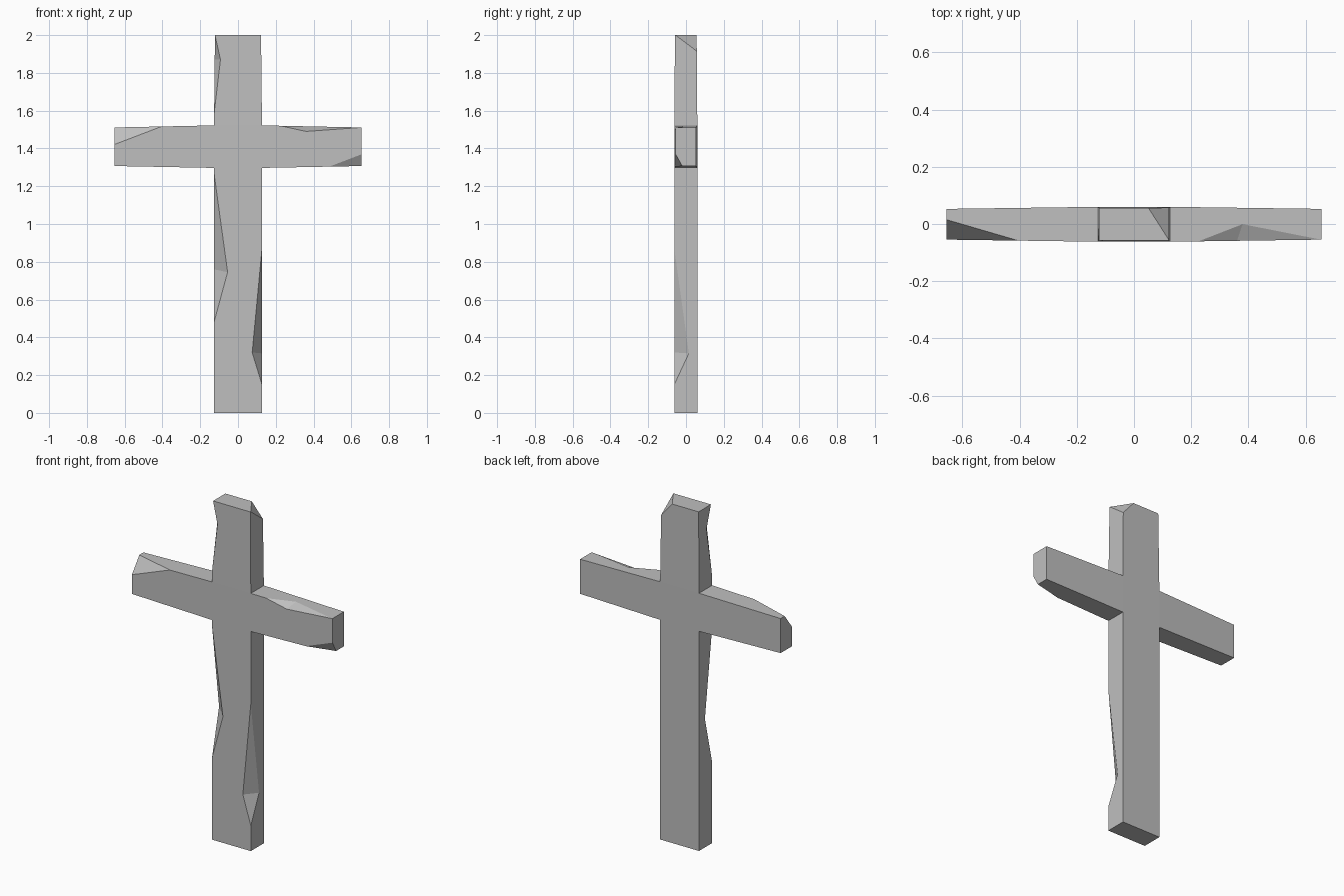
import bpy
import bmesh
from mathutils import Vector

cube = bpy.data.objects.get("Cube")
if cube:
    bpy.data.objects.remove(cube, do_unlink=True)

stone = bpy.data.materials.new("grey stone")
stone.use_nodes = True
stone.diffuse_color = (0.52, 0.52, 0.52, 1)
stone.node_tree.nodes["Principled BSDF"].inputs["Base Color"].default_value = (0.52, 0.52, 0.52, 1)


def add_object(name, bm):
    mesh = bpy.data.meshes.new(name)
    bmesh.ops.recalc_face_normals(bm, faces=bm.faces)
    bm.to_mesh(mesh)
    bm.free()
    mesh.materials.append(stone)
    obj = bpy.data.objects.new(name, mesh)
    bpy.context.collection.objects.link(obj)
    return obj


# Cross body: a centre quad with four limbs, in two layers
FRONT, BACK = -0.062, 0.06
W, LOW, HIGH = 0.127, 1.297, 1.522
END, END_LOW, END_HIGH = 0.655, 1.307, 1.511
TOP_W = 0.122
outline = [(-W, 0), (W, 0), (W, LOW), (END, END_LOW), (END, END_HIGH), (W, HIGH),
           (TOP_W, 2), (-TOP_W, 2), (-W, HIGH), (-END, END_HIGH), (-END, END_LOW), (-W, LOW)]
quads = [(0, 1, 2, 11), (2, 3, 4, 5), (5, 6, 7, 8), (8, 9, 10, 11), (2, 5, 8, 11)]

bm = bmesh.new()
layers = []
for y in (FRONT, BACK):
    # the limbs grow slightly thinner towards the ends
    layers.append([bm.verts.new((x, y * (0.88 if abs(x) == END else 0.94 if z == 2 else 1), z))
                   for x, z in outline])
for layer in layers:
    for q in quads:
        bm.faces.new([layer[i] for i in q])
front, back = layers
for i in range(len(outline)):
    j = (i + 1) % len(outline)
    bm.faces.new((front[i], front[j], back[j], back[i]))
body = add_object("stone_cross", bm)

# Chips: each is a hull grown about a point that lies on its cut planes
cut = bmesh.new()


def chip(points, hinge, grow):
    verts = [cut.verts.new(hinge + (Vector(p) - hinge) * grow) for p in points]
    bmesh.ops.convex_hull(cut, input=verts)


def notch(start, end, face_a, face_b, grow=1.15):
    """Shallow V along an edge, deepest on the line face_a - face_b."""
    chip((start, end, face_a, face_b), (Vector(face_a) + Vector(face_b)) / 2, grow)


def corner(tip, *cuts):
    """Slanted cut across one corner."""
    chip((tip, *cuts), sum((Vector(c) for c in cuts), Vector()) / 3, 1.15)


# chips on the post
notch((-W, FRONT, 0.48), (-W, FRONT, 1.27), (-0.055, FRONT, 0.745), (-W, 0.005, 0.76), 1.03)
notch((W, FRONT, 0.15), (W, FRONT, 0.87), (0.075, FRONT, 0.32), (W, 0.015, 0.315))
notch((-0.125, -0.061, 1.6), (-TOP_W, -0.058, 2), (-0.093, -0.059, 1.87), (-0.123, -0.015, 1.87))
corner((TOP_W, 0.057, 2), (0.05, 0.057, 2), (TOP_W, -0.056, 2), (0.123, 0.057, 1.915))
# chips on the arms
corner((-END, -0.055, END_HIGH), (-END, -0.055, 1.42), (-0.4, -0.059, 1.517), (-END, 0.015, END_HIGH))
notch((0.22, -0.061, 1.521), (END, -0.055, END_HIGH), (0.36, -0.059, 1.49), (0.38, 0, 1.517))
corner((END, -0.055, END_LOW), (END, -0.055, 1.37), (0.48, -0.058, 1.304), (END, -0.02, END_LOW))

cutter = add_object("chip_cutter", cut)
cutter.hide_render = True
mod = body.modifiers.new("chips", "BOOLEAN")
mod.operation = "DIFFERENCE"
mod.solver = "EXACT"
mod.object = cutter
bpy.context.view_layer.objects.active = body
bpy.ops.object.modifier_apply(modifier=mod.name)
bpy.data.objects.remove(cutter, do_unlink=True)
